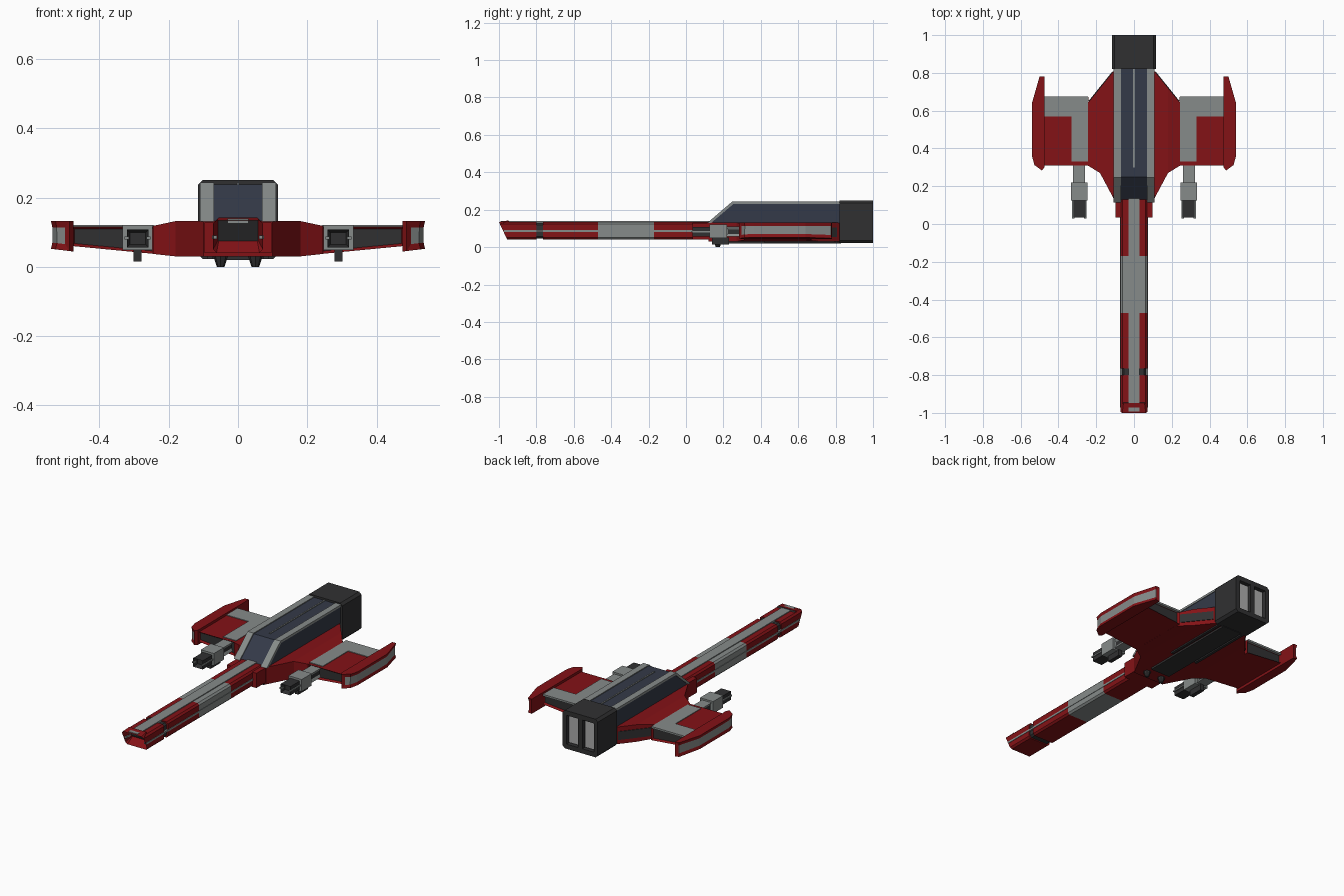
import bpy, bmesh
from mathutils import Vector

if "Cube" in bpy.data.objects:
    bpy.data.objects.remove(bpy.data.objects["Cube"])

COLORS = {
    "red": (0.23, 0.006, 0.008), "grey": (0.24, 0.26, 0.255),
    "dark": (0.03, 0.03, 0.031), "blue": (0.034, 0.042, 0.065),
    "light": (0.42, 0.42, 0.42)}
MATS = {}
for key, rgb in COLORS.items():
    MATS[key] = bpy.data.materials.new(key)
    MATS[key].diffuse_color = (*rgb, 1)


def prism(name, pts, axis, a, b, mat, mirror=False, warp=None, cuts=(), inset=None):
    """Extrude a 2D outline along an axis; optionally warp it, recess chosen faces, mirror it."""
    place = {"x": lambda p, t: Vector((t, p[0], p[1])),
             "y": lambda p, t: Vector((p[0], t, p[1])),
             "z": lambda p, t: Vector((p[0], p[1], t))}[axis]
    made = []
    for side in ((1, -1) if mirror else (1,)):
        bm = bmesh.new()
        lo = [bm.verts.new(place(p, a)) for p in pts]
        hi = [bm.verts.new(place(p, b)) for p in pts]
        bm.faces.new(lo)
        bm.faces.new(hi)
        for i in range(len(pts)):
            j = (i + 1) % len(pts)
            bm.faces.new((lo[i], lo[j], hi[j], hi[i]))
        for x in cuts:
            bmesh.ops.bisect_plane(bm, geom=bm.verts[:] + bm.edges[:] + bm.faces[:],
                                   plane_co=(x, 0, 0), plane_no=(1, 0, 0))
        for v in bm.verts:
            if warp:
                v.co = warp(v.co.copy())
            v.co.x *= side
        bmesh.ops.recalc_face_normals(bm, faces=bm.faces[:])
        bm.normal_update()
        if inset:
            test, thick, depth, _ = inset
            chosen = [f for f in bm.faces
                      if test(Vector((f.normal.x * side, f.normal.y, f.normal.z)))]
            bmesh.ops.inset_region(bm, faces=chosen, thickness=thick, depth=depth,
                                   use_even_offset=True, use_boundary=True)
            for f in chosen:
                f.material_index = 1
        label = name + (("_right" if side > 0 else "_left") if mirror else "")
        me = bpy.data.meshes.new(label)
        bm.to_mesh(me)
        bm.free()
        me.materials.append(MATS[mat])
        if inset:
            me.materials.append(MATS[inset[3]])
        ob = bpy.data.objects.new(label, me)
        bpy.context.collection.objects.link(ob)
        made.append(ob)
    return made


def box(name, x, y, z, mat, **kw):
    return prism(name, [(x[0], z[0]), (x[1], z[0]), (x[1], z[1]), (x[0], z[1])],
                 "y", y[0], y[1], mat, **kw)


def octagon(w, z0, z1, c):
    return [(-w + c, z0), (w - c, z0), (w, z0 + c), (w, z1 - c),
            (w - c, z1), (-w + c, z1), (-w, z1 - c), (-w, z0 + c)]


# Long nose boom in coloured sections, raked open muzzle at the front
def rake(co):
    if co.y < -0.99:
        co.y = -1 + (0.134 - co.z) * 0.47
    return co


boom = octagon(0.072, 0.04, 0.134, 0.01)
prism("boom_muzzle", boom, "y", -1, -0.80, "red", warp=rake,
      inset=(lambda n: n.y < -0.8, 0.014, -0.05, "dark"))
prism("boom_ring", octagon(0.064, 0.046, 0.128, 0.01), "y", -0.81, -0.755, "dark")
prism("boom_front", boom, "y", -0.765, -0.47, "red")
prism("boom_middle", boom, "y", -0.47, -0.17, "grey")
prism("boom_rear", boom, "y", -0.17, 0.2, "red")
box("boom_top_strip", (-0.03, 0.03), (-0.992, 0.2), (0.125, 0.139), "grey")
box("boom_side_strip", (0.06, 0.0745), (-0.972, 0.1), (0.08, 0.091), "grey", mirror=True)
box("boom_collar", (-0.097, 0.097), (0.035, 0.2), (0.04, 0.128), "red")


# Main hull with sloped shoulders and dark recessed rear flanks
def shoulder(co):
    k = max(0, (abs(co.x) - 0.18) / 0.065)
    co.z += (-0.014 if co.z > 0.08 else 0.007) * k
    return co


half = [(0.10, 0.12), (0.18, 0.27), (0.245, 0.31), (0.245, 0.64), (0.10, 0.82)]
prism("hull", half + [(-x, y) for x, y in reversed(half)], "z", 0.03, 0.132, "red",
      warp=shoulder, cuts=(0.18, -0.18))
prism("hull_flank", [(0.115, 0.807), (0.24, 0.652), (0.234, 0.642), (0.109, 0.797)],
      "z", 0.055, 0.105, "dark", mirror=True)
box("belly_strip", (-0.062, 0.062), (0.22, 0.83), (0.019, 0.04), "dark")
box("belly_rail", (0.074, 0.09), (0.42, 0.83), (0.022, 0.04), "dark", mirror=True)

# Two stubby sensors under the front of the hull
for side, label in ((1, "right"), (-1, "left")):
    bpy.ops.mesh.primitive_cone_add(vertices=8, radius1=0.011, radius2=0.023, depth=0.036,
                                    location=(side * 0.05, 0.17, 0.018))
    bpy.context.object.name = "belly_sensor_" + label
    bpy.context.object.data.materials.append(MATS["dark"])

# Canopy with raised grey side rails and a thin centre rib
prism("canopy", [(0.125, 0.13), (0.25, 0.238), (0.83, 0.238), (0.83, 0.13)],
      "x", -0.105, 0.105, "blue")
prism("canopy_rail", [(0.115, 0.13), (0.247, 0.243), (0.83, 0.243), (0.83, 0.23),
                      (0.253, 0.23), (0.135, 0.13)], "x", 0.07, 0.109, "grey", mirror=True)
box("canopy_rib", (-0.004, 0.004), (0.30, 0.83), (0.23, 0.242), "grey")

# Engine block with two tall recessed nozzles
engine = prism("engine_block", octagon(0.116, 0.022, 0.25, 0.014), "y", 0.82, 1.0, "dark")[0]
cutters = box("nozzle_cutter", (0.014, 0.09), (0.965, 1.1), (0.05, 0.222), "dark", mirror=True)
for cutter in cutters:
    cutter.hide_render = True
    mod = engine.modifiers.new("recess", "BOOLEAN")
    mod.operation, mod.solver, mod.object = "DIFFERENCE", "EXACT", cutter
    bpy.context.view_layer.objects.active = engine
    bpy.ops.object.modifier_apply(modifier=mod.name)
for cutter in cutters:
    bpy.data.objects.remove(cutter)
box("engine_nozzle", (0.02, 0.084), (0.96, 0.985), (0.056, 0.216), "light", mirror=True)

# Wings with dark recessed front and rear edges, grey L-shaped top plate
prism("wing", [(0.24, 0.037), (0.24, 0.117), (0.48, 0.117), (0.48, 0.06)],
      "y", 0.31, 0.672, "red", mirror=True,
      inset=(lambda n: abs(n.y) > 0.9, 0.008, -0.012, "dark"))
prism("wing_plate", [(0.243, 0.33), (0.33, 0.33), (0.33, 0.57), (0.478, 0.57),
                     (0.478, 0.675), (0.243, 0.675)], "z", 0.11, 0.121, "grey", mirror=True)


# Wing tips with a recessed grey band round the outside
def tip_slope(co):
    if co.z < 0.08:
        co.z += (co.x - 0.475) * 0.12
    return co


prism("wing_tip", [(0.475, 0.30), (0.487, 0.283), (0.527, 0.312), (0.54, 0.36),
                   (0.54, 0.64), (0.50, 0.78), (0.475, 0.78)], "z", 0.044, 0.132, "red",
      mirror=True, warp=tip_slope,
      inset=(lambda n: abs(n.z) < 0.5 and n.x > -0.5, 0.018, -0.004, "grey"))

# Wing guns: mount, housing, open barrel, side rods and small pod beneath
box("gun_mount", (0.26, 0.323), (0.21, 0.34), (0.056, 0.11), "grey", mirror=True,
    inset=(lambda n: abs(n.x) > 0.9, 0.015, -0.008, "dark"))
box("gun_housing", (0.247, 0.334), (0.125, 0.22), (0.048, 0.12), "grey", mirror=True)
box("gun_barrel", (0.258, 0.321), (0.035, 0.13), (0.056, 0.108), "dark", mirror=True,
    inset=(lambda n: n.y < -0.9, 0.009, -0.03, "dark"))
for x in (0.258, 0.321):
    box("gun_rod", (x - 0.006, x + 0.006), (0.03, 0.13), (0.079, 0.087), "grey", mirror=True)
box("gun_pod", (0.278, 0.302), (0.14, 0.23), (0.015, 0.052), "dark", mirror=True)

for m in bpy.data.materials:
    if m.users and not m.is_grease_pencil:
        m.use_nodes = True
        m.node_tree.nodes["Principled BSDF"].inputs["Base Color"].default_value = m.diffuse_color
